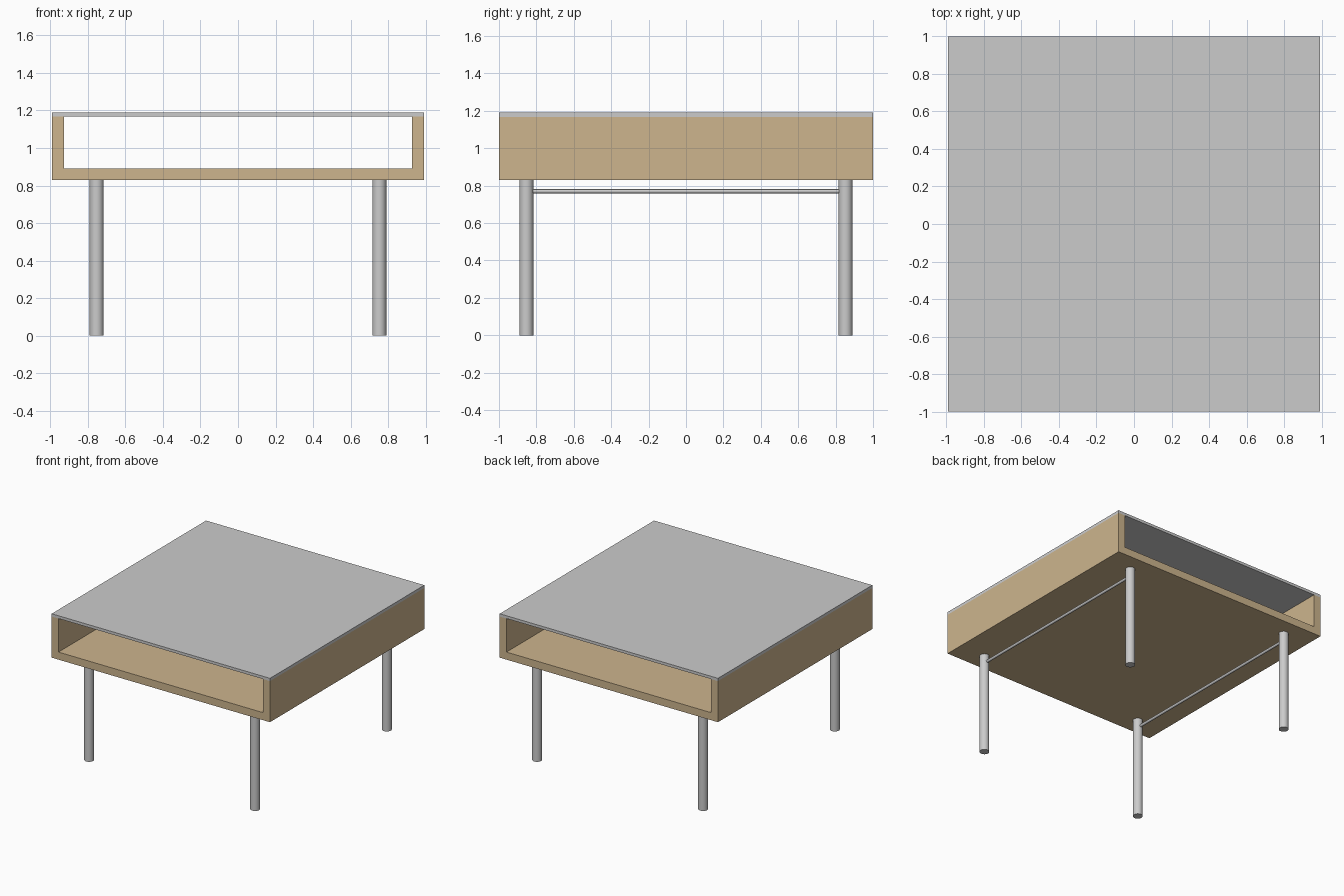
import bpy, bmesh
from math import pi

if "Cube" in bpy.data.objects:
    bpy.data.objects.remove(bpy.data.objects["Cube"])

wood = bpy.data.materials.new("wood")
wood.diffuse_color = (0.61, 0.46, 0.27, 1)
wood.use_nodes = True
wood.node_tree.nodes["Principled BSDF"].inputs["Base Color"].default_value = wood.diffuse_color

W, D = 0.99, 1.0              # half width, half depth
BASE, TOP, SLAB = 0.83, 1.167, 1.19
WALL = 0.062
LEG_X, LEG_Y, LEG_R = 0.753, 0.853, 0.037


def rod(name, radius, length, location, rotation=(0, 0, 0), sides=32):
    bpy.ops.mesh.primitive_cylinder_add(vertices=sides, radius=radius, depth=length,
                                        location=location, rotation=rotation)
    ob = bpy.context.object
    ob.name = name
    bpy.ops.object.shade_smooth_by_angle()
    return ob


# U-shaped wooden case, open at front and back
profile = [(-W, BASE), (W, BASE), (W, TOP), (W - WALL, TOP), (W - WALL, BASE + WALL),
           (-W + WALL, BASE + WALL), (-W + WALL, TOP), (-W, TOP)]
bm = bmesh.new()
face = bm.faces.new([bm.verts.new((x, -D, z)) for x, z in profile])
extruded = bmesh.ops.extrude_face_region(bm, geom=[face])["geom"]
bmesh.ops.translate(bm, vec=(0, 2 * D, 0),
                    verts=[g for g in extruded if isinstance(g, bmesh.types.BMVert)])
bmesh.ops.recalc_face_normals(bm, faces=bm.faces)
mesh = bpy.data.meshes.new("open_case")
bm.to_mesh(mesh)
bm.free()
mesh.materials.append(wood)
bpy.context.collection.objects.link(bpy.data.objects.new("open_case", mesh))

# Thin table top
bpy.ops.mesh.primitive_cube_add(size=1, location=(0, 0, (TOP + SLAB) / 2))
top = bpy.context.object
top.name = "table_top"
top.scale = (2 * W, 2 * D, SLAB - TOP)

# Round legs, with a thin rail joining front and back on each side
for side, x in (("left", -LEG_X), ("right", LEG_X)):
    for end, y in (("front", -LEG_Y), ("back", LEG_Y)):
        rod(f"{end}_{side}_leg", LEG_R, BASE, (x, y, BASE / 2))
    rod(f"{side}_rail", 0.011, 2 * (LEG_Y - LEG_R / 2), (x, 0, 0.77), (pi / 2, 0, 0), 16)
